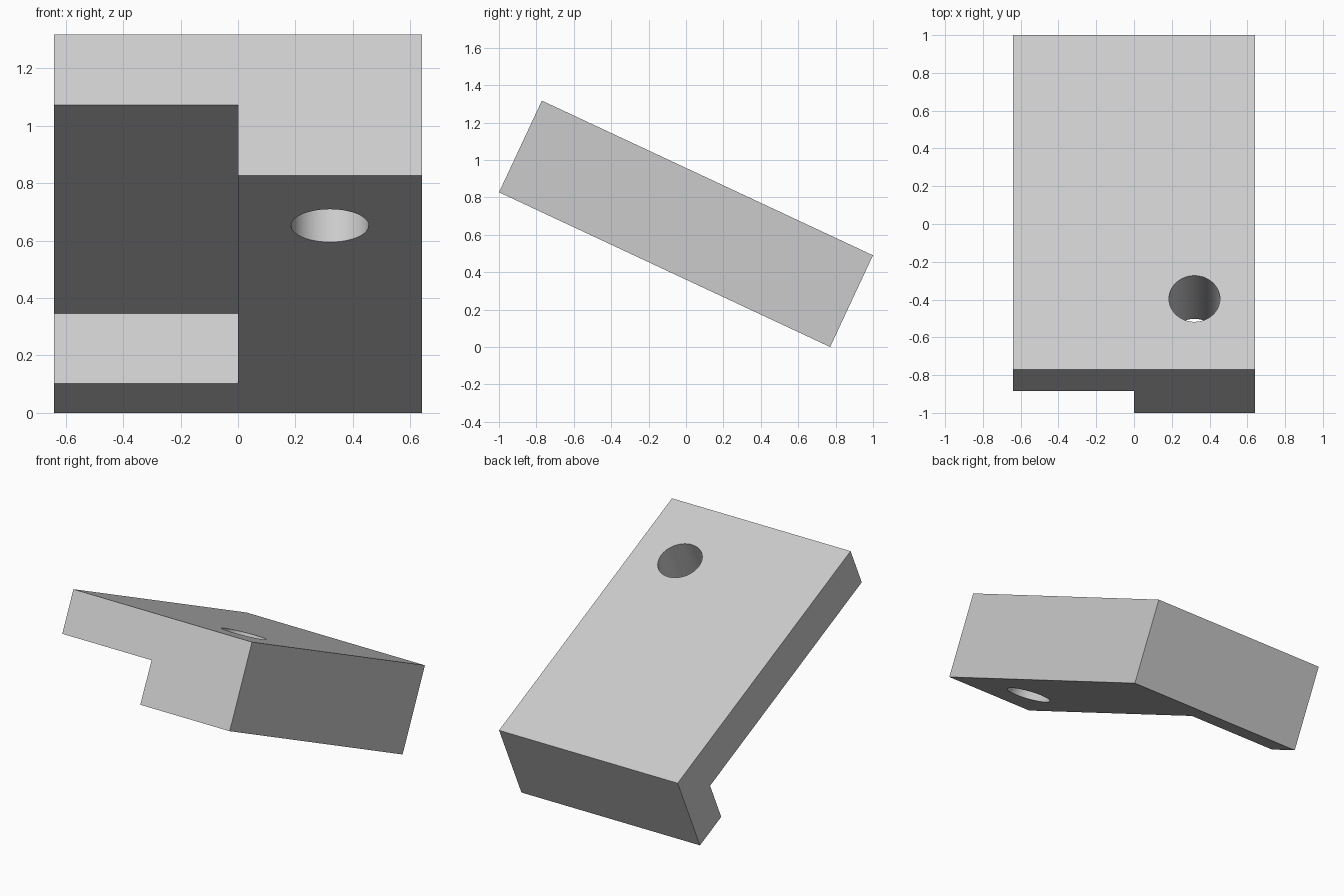
import bpy, math

cube = bpy.data.objects.get("Cube")
if cube:
    bpy.data.objects.remove(cube, do_unlink=True)

WIDTH, LENGTH, THICK = 1.28, 1.954, 0.541
FOOT = 0.24        # length of the foot left under the cut-away half
HOLE_R = 0.135
TILT = math.radians(-25.04)

grey = bpy.data.materials.new("light_grey")
grey.use_nodes = True
colour = (0.6, 0.6, 0.6, 1)
grey.diffuse_color = colour
grey.node_tree.nodes["Principled BSDF"].inputs["Base Color"].default_value = colour


def box(name, size, location):
    bpy.ops.mesh.primitive_cube_add(size=1, location=location)
    obj = bpy.context.object
    obj.name = name
    obj.scale = size
    bpy.ops.object.transform_apply(location=False, rotation=False, scale=True)
    obj.data.materials.append(grey)
    return obj


def cut(target, cutter):
    cutter.hide_render = True
    mod = target.modifiers.new(cutter.name, 'BOOLEAN')
    mod.operation = 'DIFFERENCE'
    mod.solver = 'EXACT'
    mod.object = cutter
    bpy.context.view_layer.objects.active = target
    bpy.ops.object.modifier_apply(modifier=mod.name)
    bpy.data.objects.remove(cutter, do_unlink=True)


# Main slab, built flat around the origin
block = box("notched_block", (WIDTH, LENGTH, THICK), (0, 0, 0))

# Notch under the right half, stopping short of the back foot
end = LENGTH / 2 - FOOT
start = -LENGTH / 2 - 0.1
notch = box("notch_cutter", (WIDTH, end - start, THICK),
            (-WIDTH / 2, (start + end) / 2, -THICK / 2))
cut(block, notch)

# Round through hole near the front of the left half
bpy.ops.mesh.primitive_cylinder_add(vertices=64, radius=HOLE_R, depth=THICK * 2,
                                    location=(WIDTH / 4, 0.414 - LENGTH / 2, 0))
hole = bpy.context.object
hole.name = "hole_cutter"
hole.data.materials.append(grey)
cut(block, hole)

# Tilt the slab so its lower back edge rests on the ground
block.rotation_euler.x = TILT
block.location.z = (LENGTH * math.sin(-TILT) + THICK * math.cos(TILT)) / 2
bpy.ops.object.select_all(action='DESELECT')
block.select_set(True)
bpy.context.view_layer.objects.active = block
bpy.ops.object.transform_apply(location=True, rotation=True, scale=True)
bpy.ops.object.shade_smooth_by_angle(angle=math.radians(30))
